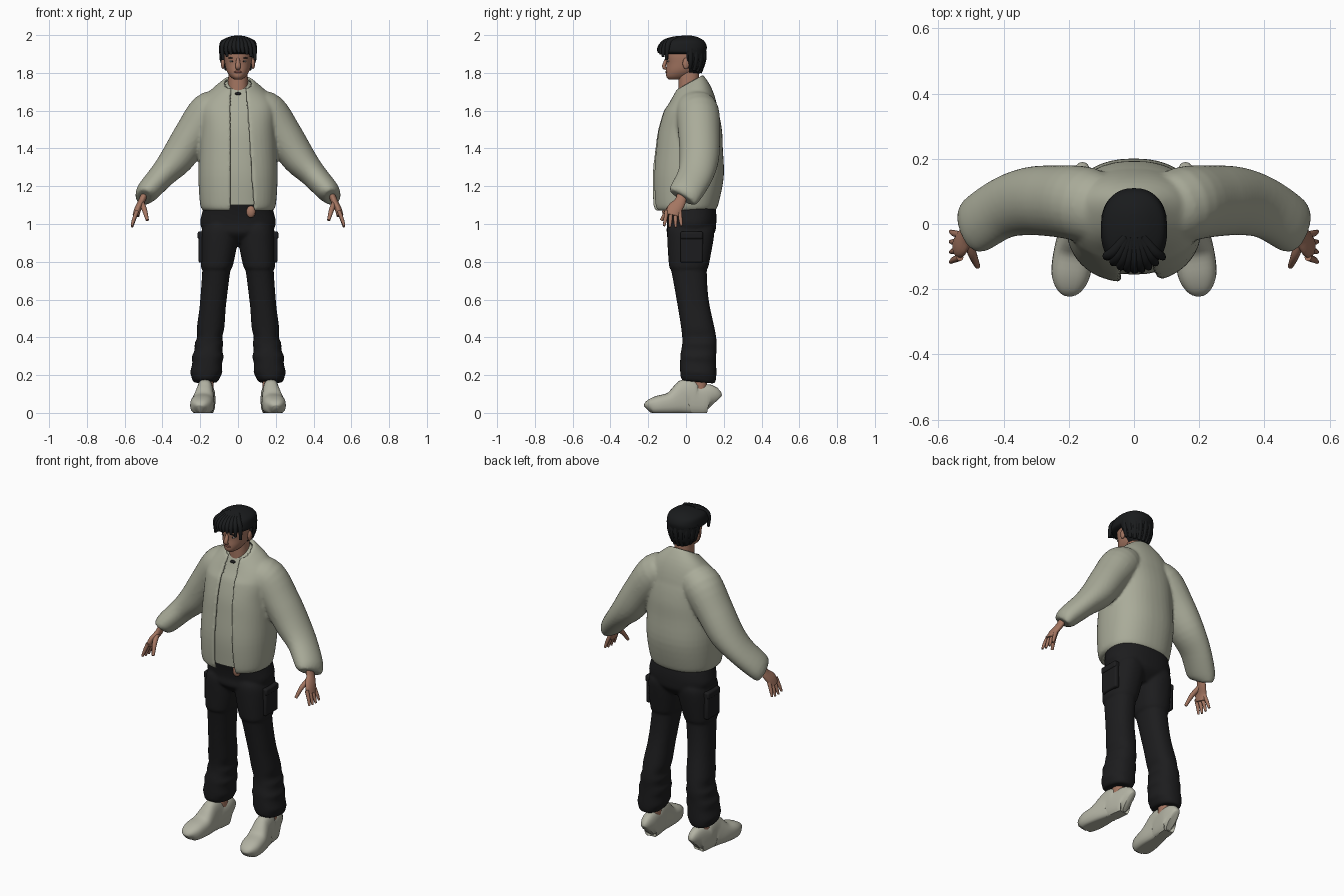
import bpy, bmesh, math
from mathutils import Vector, Matrix

default_cube = bpy.data.objects.get("Cube")
if default_cube:
    bpy.data.objects.remove(default_cube)


def material(name, *rgb):
    mat = bpy.data.materials.new(name)
    mat.use_nodes = True
    mat.diffuse_color = (*rgb, 1)
    shader = mat.node_tree.nodes["Principled BSDF"]
    shader.inputs["Base Color"].default_value = (*rgb, 1)
    shader.inputs["Roughness"].default_value = 0.8
    return mat


sage = material("sage_cloth", .4, .41, .32)
pale = material("pale_shoe", .45, .45, .37)
black = material("black_cloth", .012, .012, .013)
dark_hair = material("black_hair", .01, .011, .012)
skin = material("skin", .37, .18, .12)
lip_colour = material("lips", .25, .09, .07)
eye_colour = material("eye_white", .45, .4, .36)


def dense(rows, steps=4):
    """Smooth curve passing through every row of numbers."""
    last = len(rows) - 1
    curve = []
    for i in range(last):
        near = [rows[min(max(j, 0), last)] for j in range(i - 1, i + 3)]
        for step in range(steps):
            t = step / steps
            curve.append([b + t / 2 * (c - a + t * (2 * a - 5 * b + 4 * c - d + t * (3 * (b - c) + d - a)))
                          for a, b, c, d in zip(*near)])
    return curve + [rows[last]]


def power(value, square):
    return math.copysign(abs(value) ** (2 / square), value)


def bridge(bm, rings):
    """Join closed rings into a capped skin."""
    loops = [[bm.verts.new(point) for point in ring] for ring in rings]
    count = len(loops[0])
    for low, high in zip(loops, loops[1:]):
        for i in range(count):
            j = (i + 1) % count
            bm.faces.new((low[i], low[j], high[j], high[i]))
    bm.faces.new(loops[0])
    bm.faces.new(loops[-1])


def loft(bm, rows, side=1, centre=lambda z: 0, lean=lambda z: 0, opening=None, thick=.02, square=2.3, count=40):
    """Upright body from rows (z, front y, back y, half width); an opening turns it into a thick shell."""
    rings = []
    for z, front, back, width in dense(rows):
        def arc(start, end, inset):
            points = []
            for i in range(count):
                angle = start + (end - start) * i / (count - 1 if opening else count)
                x = centre(z) + (width - inset) * power(math.cos(angle), square)
                y = (front + back) / 2 + ((back - front) / 2 - inset) * power(math.sin(angle), square)
                points.append((side * x, y, z + lean(z) * y))
            return points
        if opening:
            turns = [math.asin(power(edge / width, 4 / square)) for edge in opening(z, width)]
            span = turns[1] - math.pi / 2, turns[0] + math.pi * 3 / 2
            rings.append(arc(*span, 0) + arc(*span, thick)[::-1])
        else:
            rings.append(arc(0, math.tau, 0))
    bridge(bm, rings)


def sweep(bm, rows, side=1, axis=(0, 1, 0), square=2, count=20):
    """Limb along rows (x, y, z, radius on the axis, radius across it), kept above the floor."""
    curve = dense(rows)
    rings = []
    for i, (x, y, z, wide, deep) in enumerate(curve):
        before, after = curve[max(i - 1, 0)], curve[min(i + 1, len(curve) - 1)]
        along = (Vector(after[:3]) - Vector(before[:3])).normalized()
        across = Vector(axis)
        across = (across - along * across.dot(along)).normalized()
        normal = along.cross(across)
        ring = []
        for j in range(count):
            angle = math.tau * j / count
            point = (Vector((x, y, z)) + across * wide * power(math.cos(angle), square)
                     + normal * deep * power(math.sin(angle), square))
            ring.append((side * point.x, point.y, max(point.z, 0)))
        rings.append(ring)
    bridge(bm, rings)


def taper(bm, points, radius, side=1, axis=(0, 1, 0)):
    """Finger or lock of hair that thins towards its tip."""
    sizes = [radius * (1 - (i / len(points)) ** 2) for i in range(len(points))]
    sweep(bm, [(*point, size, size) for point, size in zip(points, sizes)], side, axis, count=12)


def ball(bm, place, size):
    bmesh.ops.create_uvsphere(bm, u_segments=20, v_segments=12, radius=1,
                              matrix=Matrix.Translation(place) @ Matrix.Diagonal((*size, 1)))


def finish(name, bm, mat, voxel=None, soften=0):
    bmesh.ops.recalc_face_normals(bm, faces=bm.faces)
    mesh = bpy.data.meshes.new(name)
    bm.to_mesh(mesh)
    bm.free()
    mesh.materials.append(mat)
    obj = bpy.data.objects.new(name, mesh)
    bpy.context.collection.objects.link(obj)
    bpy.ops.object.select_all(action='DESELECT')
    obj.select_set(True)
    bpy.context.view_layer.objects.active = obj
    bpy.ops.object.shade_smooth_by_angle(angle=math.radians(50))
    if voxel:
        blend = obj.modifiers.new("blend", 'REMESH')
        blend.mode, blend.voxel_size, blend.use_smooth_shade = 'VOXEL', voxel, True
        smooth = obj.modifiers.new("soften", 'SMOOTH')
        smooth.factor, smooth.iterations = .5, soften
    return obj


def collar_lean(z):
    return 4 * max(0, z - 1.6)


def jacket_edges(z, width):
    return -.04, .09 - .07 * (z - 1.07)


# Jacket: open torso shell blended with puffy sleeves
torso = [(1.07, -.16, .15, .18), (1.1, -.175, .17, .2), (1.25, -.18, .2, .21), (1.4, -.165, .195, .205),
         (1.5, -.15, .19, .2), (1.6, -.12, .17, .2), (1.67, -.09, .14, .17), (1.74, -.06, .09, .08)]
sleeve = [(.08, .03, 1.63, .08), (.15, .06, 1.59, .11), (.24, .07, 1.47, .1), (.32, .07, 1.35, .09),
          (.4, .05, 1.26, .07), (.48, 0, 1.17, .06), (.5, -.02, 1.14, .04)]
bm = bmesh.new()
loft(bm, torso, lean=collar_lean, opening=jacket_edges)
for side in (1, -1):
    sweep(bm, [(x, y, z, .06 + r / 2, r) for x, y, z, r in sleeve], side, count=28)
finish("jacket", bm, sage, voxel=.009, soften=4)

# Shirt inside the jacket, with its neck fastener
bm = bmesh.new()
loft(bm, [(z, front + .025, back - .025, width - .025) for z, front, back, width in torso[1:]], lean=collar_lean)
finish("shirt", bm, sage)
bm = bmesh.new()
ball(bm, (0, -.05, 1.69), (.016, .01, .008))
finish("neck_fastener", bm, black)

# Trousers: hips blended with both legs
hips = [(.9, -.05, .1, .09), (.95, -.1, .15, .17), (1, -.1, .16, .2), (1.06, -.11, .16, .19), (1.13, -.13, .15, .17)]
leg = [(.17, -.02, .15, .06), (.2, -.03, .16, .08), (.3, -.03, .16, .08), (.4, -.02, .16, .07), (.6, -.05, .12, .07),
       (.76, -.08, .11, .075), (.78, -.09, .12, .085), (.95, -.1, .15, .1), (1, -.09, .14, .08)]
folded_leg = [(z, front, back, width + .004 * math.sin(90 * z)) if z < .5 else (z, front, back, width)
              for z, front, back, width in dense(leg)]
bm = bmesh.new()
loft(bm, hips)
for side in (1, -1):
    loft(bm, folded_leg, side, centre=lambda z: .19 - z / 10, lean=lambda z: -.1 if z < .3 else 0)
finish("trousers", bm, black, voxel=.009, soften=2)

shoe = [(-.205, .045, .02), (-.19, .07, .045), (-.15, .09, .06), (-.08, .11, .06), (-.02, .16, .05),
        (.01, .18, .045), (.05, .15, .045), (.12, .15, .04), (.145, .11, .02)]
palm = [(.49, -.02, 1.17, .025), (.51, -.03, 1.12, .03), (.53, -.06, 1.08, .04), (.54, -.07, 1.045, .035)]
for side, label in ((1, "left"), (-1, "right")):
    # Thigh pocket and its flap
    bm = bmesh.new()
    for z, height, depth in ((.87, .15, .03), (.94, .04, .04)):
        bmesh.ops.create_cube(bm, size=1, matrix=Matrix.Translation((side * .194, .03, z))
                              @ Matrix.Diagonal((depth, .12, height, 1)))
    bevel = finish(label + "_pocket", bm, black).modifiers.new("round", 'BEVEL')
    bevel.width, bevel.segments = .01, 3

    # Ankle and shoe
    bm = bmesh.new()
    loft(bm, [(.06, .03, .11, .036), (.26, .03, .11, .036)], side, centre=lambda z: .165)
    finish(label + "_ankle", bm, skin)
    bm = bmesh.new()
    sweep(bm, [(.175 - y / 8, y, top * .45, width, top * .55) for y, top, width in shoe],
          side, axis=(1, 0, 0), square=2.6, count=28)
    finish(label + "_shoe", bm, pale)

    # Hand: palm, four fingers, thumb
    bm = bmesh.new()
    sweep(bm, [(x, y, z, wide, .018) for x, y, z, wide in palm], side)
    for i in range(4):
        spread = i - 1.5
        length = .066 - .007 * abs(spread)
        root_y = -.068 + .023 * spread
        tip_y = -.07 + .031 * spread
        taper(bm, [(.534, root_y, 1.07), (.552, (root_y + tip_y) / 2, 1.05 - length / 2),
                   (.562, tip_y, 1.045 - length)], .011, side)
    taper(bm, [(.51, -.05, 1.11), (.495, -.095, 1.075), (.48, -.13, 1.02)], .015, side)
    finish(label + "_hand", bm, skin)

    # Eye, pupil and brow
    bm = bmesh.new()
    ball(bm, (side * .031, -.093, 1.862), (.013, .006, .005))
    finish(label + "_eye", bm, eye_colour)
    bm = bmesh.new()
    ball(bm, (side * .031, -.097, 1.862), (.005, .003, .005))
    ball(bm, (side * .033, -.096, 1.879), (.019, .006, .004))
    finish(label + "_pupil_and_brow", bm, dark_hair)

# Head with neck, nose and ears
bm = bmesh.new()
loft(bm, [(1.765, -.09, -.02, .02), (1.78, -.104, .02, .04), (1.81, -.106, .06, .06), (1.85, -.104, .08, .07),
          (1.9, -.11, .09, .075), (1.95, -.1, .08, .065), (1.98, -.06, .05, .04)], square=2.1)
loft(bm, [(1.66, -.04, .07, .055), (1.83, -.04, .07, .05)])
sweep(bm, [(0, -.1, 1.88, .007, .008), (0, -.117, 1.835, .014, .01), (0, -.105, 1.82, .01, .006)], axis=(1, 0, 0))
for side in (1, -1):
    ball(bm, (side * .08, 0, 1.85), (.01, .018, .03))
finish("head", bm, skin)
bm = bmesh.new()
ball(bm, (0, -.103, 1.805), (.021, .006, .006))
finish("lips", bm, lip_colour)

# Hair: crown, open back, swept fringe and nape locks
bm = bmesh.new()
loft(bm, [(1.9, -.11, .1, .08), (1.91, -.14, .105, .1), (1.94, -.14, .11, .1), (1.97, -.11, .095, .09),
          (1.99, -.06, .06, .05), (1.997, -.02, .03, .02)])
loft(bm, [(1.795, -.04, .07, .045), (1.83, -.06, .09, .075), (1.87, -.09, .1, .09), (1.92, -.1, .105, .1)],
     opening=lambda z, width: (-width, width), thick=.03)
for i in range(9):
    across = i / 4 - 1
    x, curl = .084 * across, .04 * across ** 2
    taper(bm, [(x * .3, -.04, 1.98), (x * .75, curl / 2 - .105, 1.965), (x, curl - .138, 1.935),
               (x + .006, curl - .144, 1.908 - curl)], .017, axis=(1, 0, 0))
    angle = math.pi * (i + .5) / 9
    c, s = math.cos(angle), math.sin(angle)
    taper(bm, [(.085 * c, .01 + .08 * s, 1.93), (.084 * c, .01 + .083 * s, 1.87), (.07 * c, .01 + .065 * s, 1.83 - .03 * s)],
          .016, axis=(-s, c, 0))
finish("hair", bm, dark_hair)

# Bare patch at the waist
bm = bmesh.new()
ball(bm, (.068, -.11, 1.065), (.024, .016, .032))
finish("waist_skin", bm, skin)
